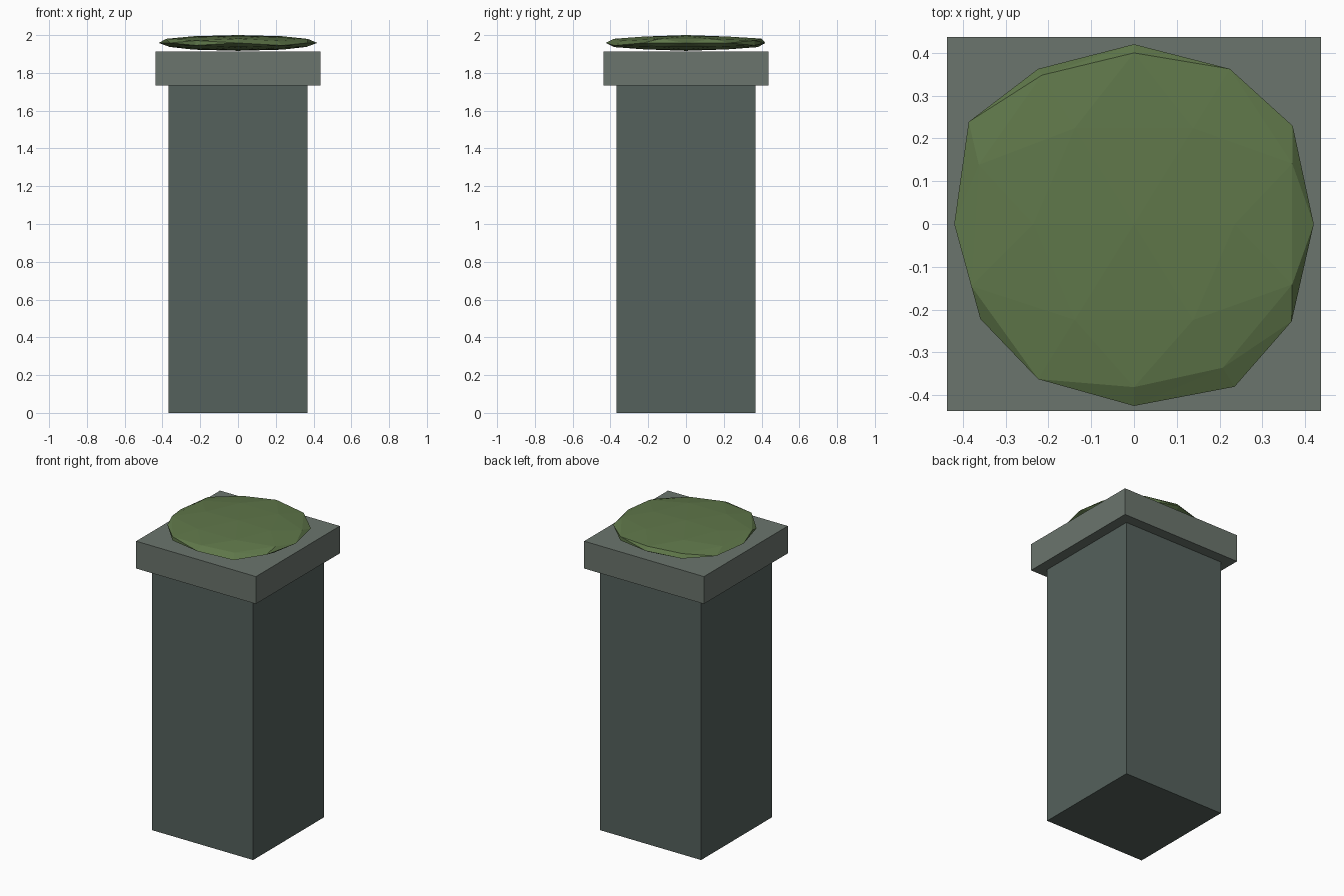
import bpy, bmesh, math
from mathutils import Vector

if "Cube" in bpy.data.objects:
    bpy.data.objects.remove(bpy.data.objects["Cube"])


def paint(obj, name, rgb):
    mat = bpy.data.materials.new(name)
    mat.diffuse_color = (*rgb, 1)
    mat.use_nodes = True
    mat.node_tree.nodes["Principled BSDF"].inputs["Base Color"].default_value = mat.diffuse_color
    obj.data.materials.append(mat)


def box(name, half, z0, z1, rgb):
    bpy.ops.mesh.primitive_cube_add(size=1, location=(0, 0, (z0 + z1) / 2))
    obj = bpy.context.object
    obj.name = name
    obj.scale = (2 * half, 2 * half, z1 - z0)
    bpy.ops.object.transform_apply(location=False, rotation=False, scale=True)
    paint(obj, name + "_stone", rgb)
    return obj


# Stone shaft and overhanging cap slab
box("pillar_shaft", 0.368, 0, 1.732, (0.09, 0.12, 0.107))
box("pillar_cap", 0.4365, 1.732, 1.912, (0.147, 0.178, 0.153))

# Moss cushion: once-subdivided icosahedron, flattened, with uneven radii
phi = (1 + math.sqrt(5)) / 2
corners = []
for a in (-1, 1):
    for b in (-phi, phi):
        corners += [Vector((b, a, 0)), Vector((a, 0, b)), Vector((0, b, a))]
points = [c.normalized() for c in corners]
for i, p in enumerate(corners):
    for q in corners[i + 1:]:
        if (p - q).length < 2.1:
            points.append((p + q).normalized())

# Direction and radius of the uneven bumps
bumps = [
    ((.85, .53, 0), .436), ((.85, -.53, 0), .433), ((-.85, .53, 0), .454), ((-.85, -.53, 0), .422),
    ((1, 0, 0), .42), ((-1, 0, 0), .42), ((0, 1, 0), .42), ((0, -1, 0), .425),
    ((.5, -.81, .31), .415), ((.5, -.81, -.31), .47), ((-.5, .81, .31), .43),
    ((0, .85, .53), .47), ((.81, .31, .5), .457), ((.81, -.31, .5), .457), ((-.81, -.31, .5), .47),
]
bm = bmesh.new()
for p in points:
    bm.verts.new(p)
bmesh.ops.convex_hull(bm, input=bm.verts[:])
for v in bm.verts:
    r = next((r for d, r in bumps if (Vector(d) - v.co).length < 0.05), 0.448)
    v.co = Vector((v.co.x * r, v.co.y * r, v.co.z * r * 0.093))
bmesh.ops.recalc_face_normals(bm, faces=bm.faces[:])
mesh = bpy.data.meshes.new("moss_cushion")
bm.to_mesh(mesh)
bm.free()
moss = bpy.data.objects.new("moss_cushion", mesh)
moss.location.z = 1.9585
bpy.context.collection.objects.link(moss)
paint(moss, "moss_green", (0.115, 0.185, 0.068))
